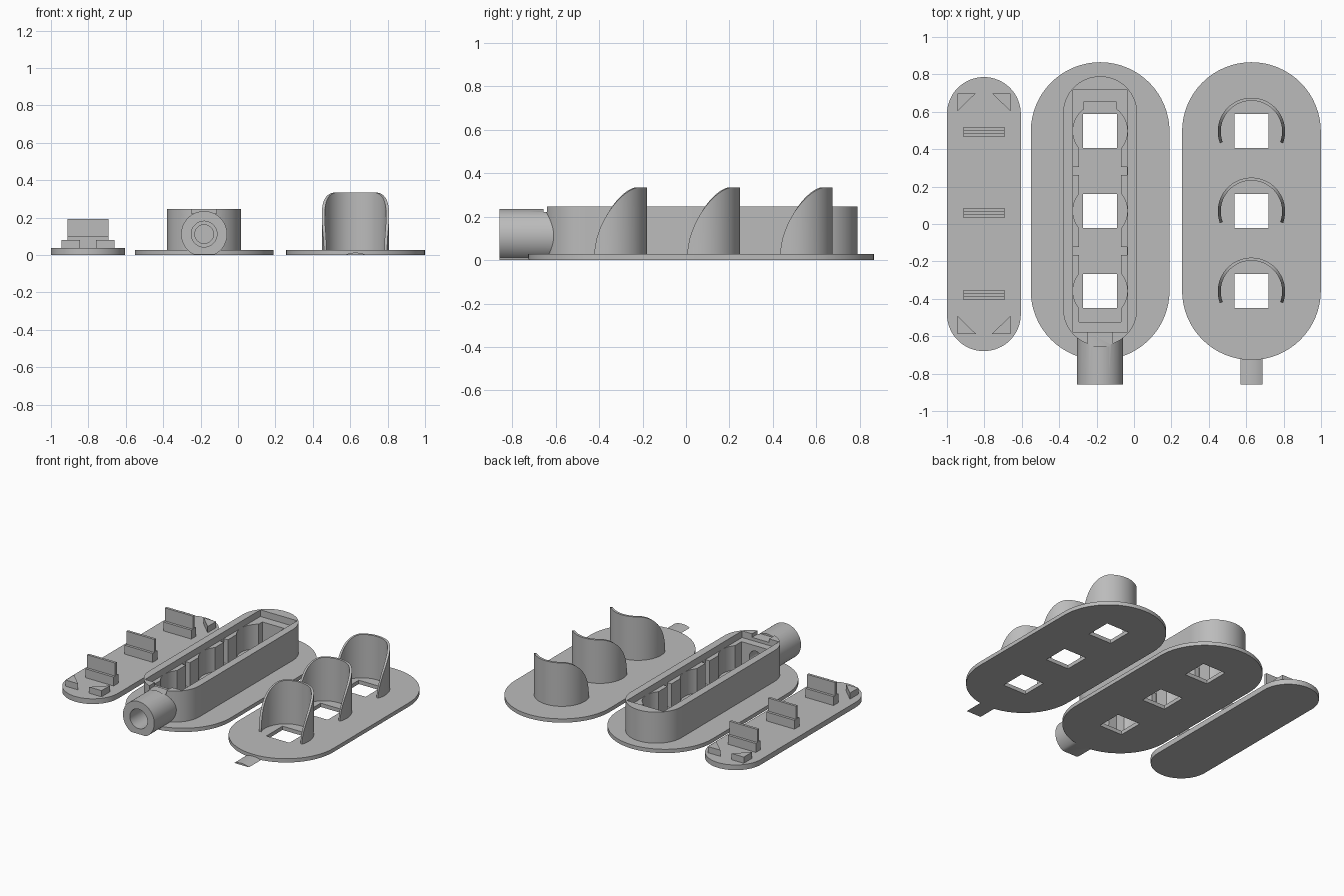
import bpy, bmesh
from math import sin, cos, pi, radians

if "Cube" in bpy.data.objects:
    bpy.data.objects.remove(bpy.data.objects["Cube"])

grey = bpy.data.materials.new("plain_grey")
grey.use_nodes = True
grey.diffuse_color = (0.5, 0.5, 0.5, 1)
grey.node_tree.nodes["Principled BSDF"].inputs["Base Color"].default_value = (0.5, 0.5, 0.5, 1)

MID_Y = 0.069
BAYS = (0.497, 0.07, -0.358)      # window centres along y
HOUSE_X, SHIELD_X, LID_X = -0.181, 0.628, -0.8025


def finish(name, bm):
    bmesh.ops.recalc_face_normals(bm, faces=bm.faces)
    mesh = bpy.data.meshes.new(name)
    bm.to_mesh(mesh)
    bm.free()
    mesh.materials.append(grey)
    ob = bpy.data.objects.new(name, mesh)
    bpy.context.collection.objects.link(ob)
    return ob


def prism(name, pts, a, b, along_y=False):
    """Extrude a 2D outline from a to b along z, or along y."""
    bm = bmesh.new()
    place = (lambda u, v, w: (u, w, v)) if along_y else (lambda u, v, w: (u, v, w))
    low = [bm.verts.new(place(u, v, a)) for u, v in pts]
    high = [bm.verts.new(place(u, v, b)) for u, v in pts]
    bm.faces.new(low)
    bm.faces.new(high)
    n = len(pts)
    for i in range(n):
        j = (i + 1) % n
        bm.faces.new((low[i], low[j], high[j], high[i]))
    return finish(name, bm)


def circle(cx, cy, r, n=64):
    return [(cx + r * cos(2 * pi * i / n), cy + r * sin(2 * pi * i / n)) for i in range(n)]


def rect(x0, x1, y0, y1):
    return [(x0, y0), (x1, y0), (x1, y1), (x0, y1)]


def stadium(cx, cy, r, half, n=32):
    """Pill outline, half is the half length in y."""
    s = half - r
    top = [(cx + r * cos(pi * i / n), cy + s + r * sin(pi * i / n)) for i in range(n + 1)]
    return top + [(2 * cx - x, 2 * cy - y) for x, y in top]


def combine(target, tool, operation):
    mod = target.modifiers.new("bool", "BOOLEAN")
    mod.operation, mod.solver, mod.object = operation, "EXACT", tool
    bpy.ops.object.select_all(action="DESELECT")
    bpy.context.view_layer.objects.active = target
    target.select_set(True)
    bpy.ops.object.modifier_apply(modifier=mod.name)
    bpy.data.objects.remove(tool)


def cut(target, pts, a, b, along_y=False):
    combine(target, prism("cutter", pts, a, b, along_y), "DIFFERENCE")


def join(target, pts, a, b, along_y=False):
    combine(target, prism("addition", pts, a, b, along_y), "UNION")


def cut_windows(target, cx):
    for y in BAYS:
        cut(target, rect(cx - 0.091, cx + 0.091, y - 0.091, y + 0.091), -0.1, 0.1)


# Housing: flanged base, pill-shaped wall and hose spigot
X = HOUSE_X
housing = prism("housing", stadium(X, MID_Y, 0.371, 0.796), 0, 0.027)
join(housing, stadium(X, MID_Y, 0.198, 0.721), 0.01, 0.247)
spigot = [(x, max(z, 0.004)) for x, z in circle(X, 0.112, 0.123)]
flat = [p for p in spigot if p[1] > 0.004]
low_x = 0.057
lower = [p for p in flat if p[1] < 0.112]
left_low = min((p for p in lower if p[0] < X), key=lambda p: p[1])
cut_at = flat.index(left_low) + 1
outline = flat[:cut_at] + [(X - low_x, 0.004), (X + low_x, 0.004)] + flat[cut_at:]
join(housing, outline, -0.857, -0.56, True)

# Housing cavity: lid seat, channel, round bays and wall notches
cut(housing, rect(X - 0.145, X + 0.145, -0.578, 0.716), 0.2, 0.3)
cut(housing, rect(X - 0.112, X + 0.112, -0.524, 0.5), 0.027, 0.21)
cut(housing, rect(X - 0.086, X + 0.086, 0.49, 0.655), 0.027, 0.21)
for y in BAYS:
    cut(housing, circle(X, y, 0.1455, 48), 0.0275, 0.215)
for y in (0.283, -0.145):
    cut(housing, rect(X - 0.1445, X + 0.1445, y - 0.022, y + 0.022), 0.028, 0.22)
cut(housing, rect(X - 0.067, X + 0.067, -0.655, -0.57), 0.222, 0.3)
cut_windows(housing, X)
cut(housing, circle(X, 0.112, 0.069, 48), -0.9, -0.62, True)
cut(housing, circle(X, 0.112, 0.05, 48), -0.63, -0.5, True)

# Shield base plate with thin curved tongue
shield = prism("shield_plate", stadium(SHIELD_X, MID_Y, 0.371, 0.796), 0, 0.027)
cut_windows(shield, SHIELD_X)
arc = [(SHIELD_X + 0.058 * (1 - i / 8), 0.013 * (1 - (1 - i / 8) ** 2)) for i in range(17)]
tongue = prism("shield_tongue", arc, -0.857, -0.69, True)


# Shield hoods: curved walls with a swept top edge
def hood(name, cy, r_out=0.18, r_in=0.164, steps=72):
    bm = bmesh.new()
    a0, a1 = radians(-20), radians(200)
    y_front, y_full = -0.0615, 0.145
    rows = []
    for i in range(steps + 1):
        a = a0 + (a1 - a0) * i / steps
        t = (y_full - r_out * sin(a)) / (y_full - y_front)
        t = min(max(t, 0), 1)
        top = 0.04 + 0.295 * (1 - t ** 1.6) ** 0.625
        rows.append([bm.verts.new((SHIELD_X + r * cos(a), cy + r * sin(a), z))
                     for r, z in ((r_out, 0.02), (r_out, top), (r_in, top), (r_in, 0.02))])
    for p, q in zip(rows, rows[1:]):
        for k in range(4):
            m = (k + 1) % 4
            bm.faces.new((p[k], p[m], q[m], q[k]))
    bm.faces.new(rows[0])
    bm.faces.new(rows[-1])
    return finish(name, bm)


hoods = [hood(f"hood_{i + 1}", y - 0.002) for i, y in enumerate(BAYS)]

# Lid: pill plate, clamp tabs and corner locators
lid = prism("lid_plate", stadium(LID_X, 0.053, 0.1975, 0.7325), 0, 0.037)
lid_parts = []
for i, y in enumerate((0.492, 0.059, -0.38)):
    for part, depth, z0, z1 in (("foot", 0.027, 0.03, 0.1), ("blade", 0.009, 0.09, 0.193)):
        lid_parts.append(prism(f"tab_{part}_{i + 1}",
                               rect(LID_X - 0.11, LID_X + 0.11, y - depth, y + depth), z0, z1))
for sx, side in ((-1, "right"), (1, "left")):
    for sy, end in ((-1, "front"), (1, "back")):
        x, y = LID_X + sx * 0.141, 0.056 + sy * 0.643
        lid_parts.append(prism(f"locator_{end}_{side}",
                               [(x, y), (x - sx * 0.098, y), (x, y - sy * 0.095)], 0.03, 0.081))

# Smooth curves, keep hard edges
bpy.ops.object.select_all(action="DESELECT")
for ob in [housing, shield, tongue, lid] + hoods + lid_parts:
    ob.select_set(True)
bpy.context.view_layer.objects.active = housing
bpy.ops.object.shade_smooth_by_angle(angle=radians(30))
